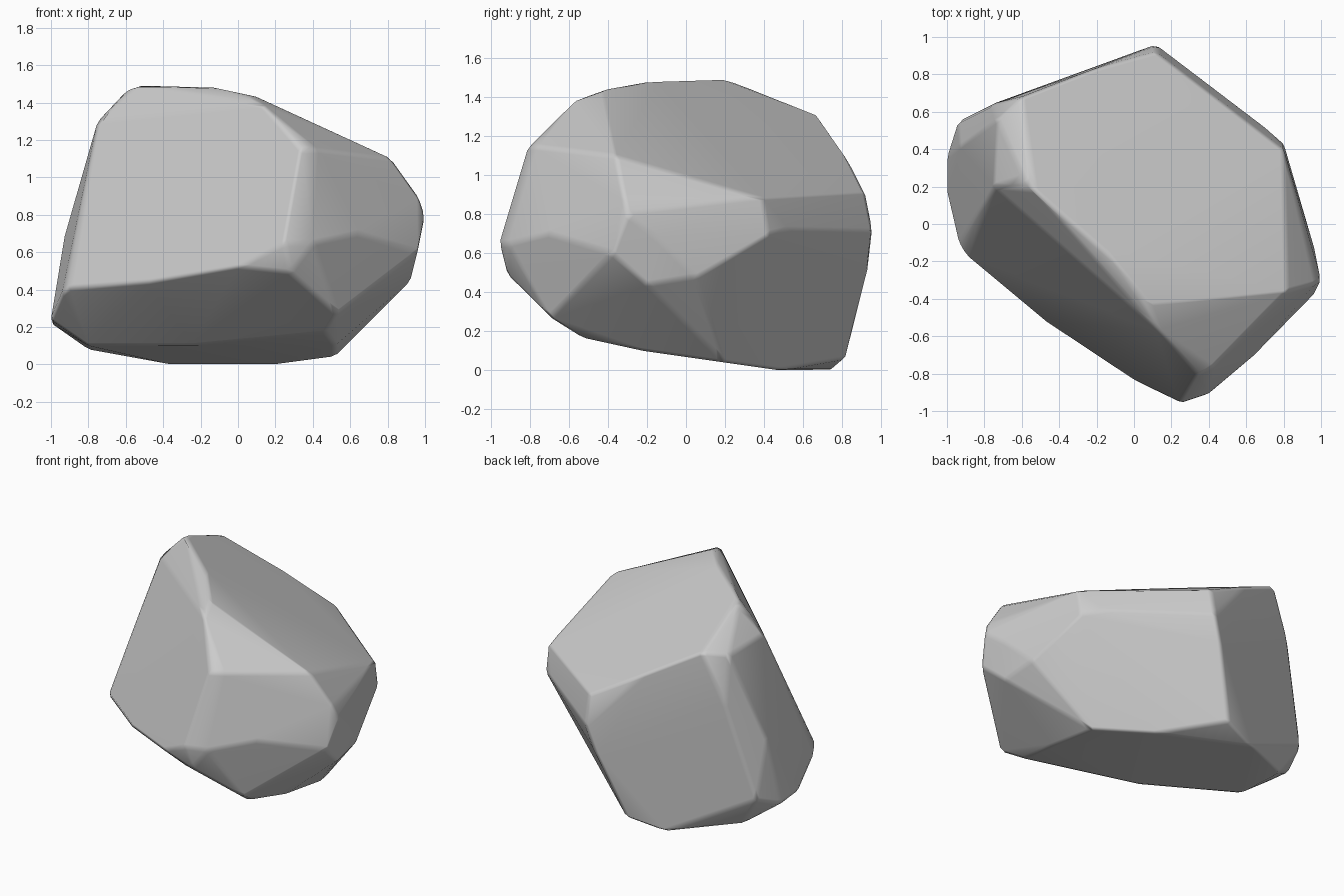
import bpy, bmesh, math

if "Cube" in bpy.data.objects:
    bpy.data.objects.remove(bpy.data.objects["Cube"])

# Corner points of the boulder, grouped by the facet they bound
corners = [
    # sloping top plateau
    (-.53, .18, 1.5), (-.15, -.15, 1.49), (.08, -.43, 1.44), (.13, -.57, 1.39),
    (.82, -.36, 1.1), (.8, .4, .88), (.12, .92, .91), (-.24, .82, 1.11),
    (-.6, .68, 1.31), (-.59, .25, 1.47),
    # left side
    (-.75, .2, 1.3), (-.73, .56, 1.28), (-.76, .64, .95), (-.93, .42, .68),
    (-.94, .55, .3), (-1, .36, .22), (-1, .16, .24), (-.94, -.1, .38), (-.9, -.17, .41),
    # front nose
    (-.48, -.52, .44), (0, -.84, .52), (.25, -.96, .65), (.28, -.92, .49), (.4, -.91, .65),
    (.34, -.81, 1.15), (.42, -.77, 1.15), (.64, -.71, .7),
    # right side
    (.97, -.32, .89), (1, -.3, .8), (.96, -.38, .6), (.92, -.2, .44), (.9, .05, .48),
    (.97, -.15, .68), (.8, .43, .7), (.7, .52, .72),
    # back ridge
    (.12, .96, .71), (.06, .94, .53), (-.11, .82, .06),
    # underside
    (-.36, .75, 0), (.22, .48, 0), (.52, .2, .04), (-.8, .5, .08),
    (-.8, .1, .1), (-.25, -.22, .1), (.52, -.22, .1), (.47, -.54, .17), (.53, -.7, .27),
]

# Wrap the points in a convex hull
bm = bmesh.new()
for c in corners:
    bm.verts.new(c)
bmesh.ops.convex_hull(bm, input=bm.verts[:])
bmesh.ops.delete(bm, geom=[v for v in bm.verts if not v.link_faces], context='VERTS')

# Merge nearly coplanar triangles into broad facets, smooth between them
bmesh.ops.dissolve_limit(bm, angle_limit=math.radians(2), verts=bm.verts[:], edges=bm.edges[:])
bmesh.ops.recalc_face_normals(bm, faces=bm.faces[:])
for f in bm.faces:
    f.smooth = True

mesh = bpy.data.meshes.new("boulder")
bm.to_mesh(mesh)
bm.free()
boulder = bpy.data.objects.new("boulder", mesh)
bpy.context.collection.objects.link(boulder)

# Slightly worn edges, with large facets reading flat
bevel = boulder.modifiers.new("worn_edges", 'BEVEL')
bevel.width = .02
bevel.segments = 1
bevel.limit_method = 'ANGLE'
bevel.angle_limit = math.radians(12)
wn = boulder.modifiers.new("facet_normals", 'WEIGHTED_NORMAL')
wn.weight = 60
